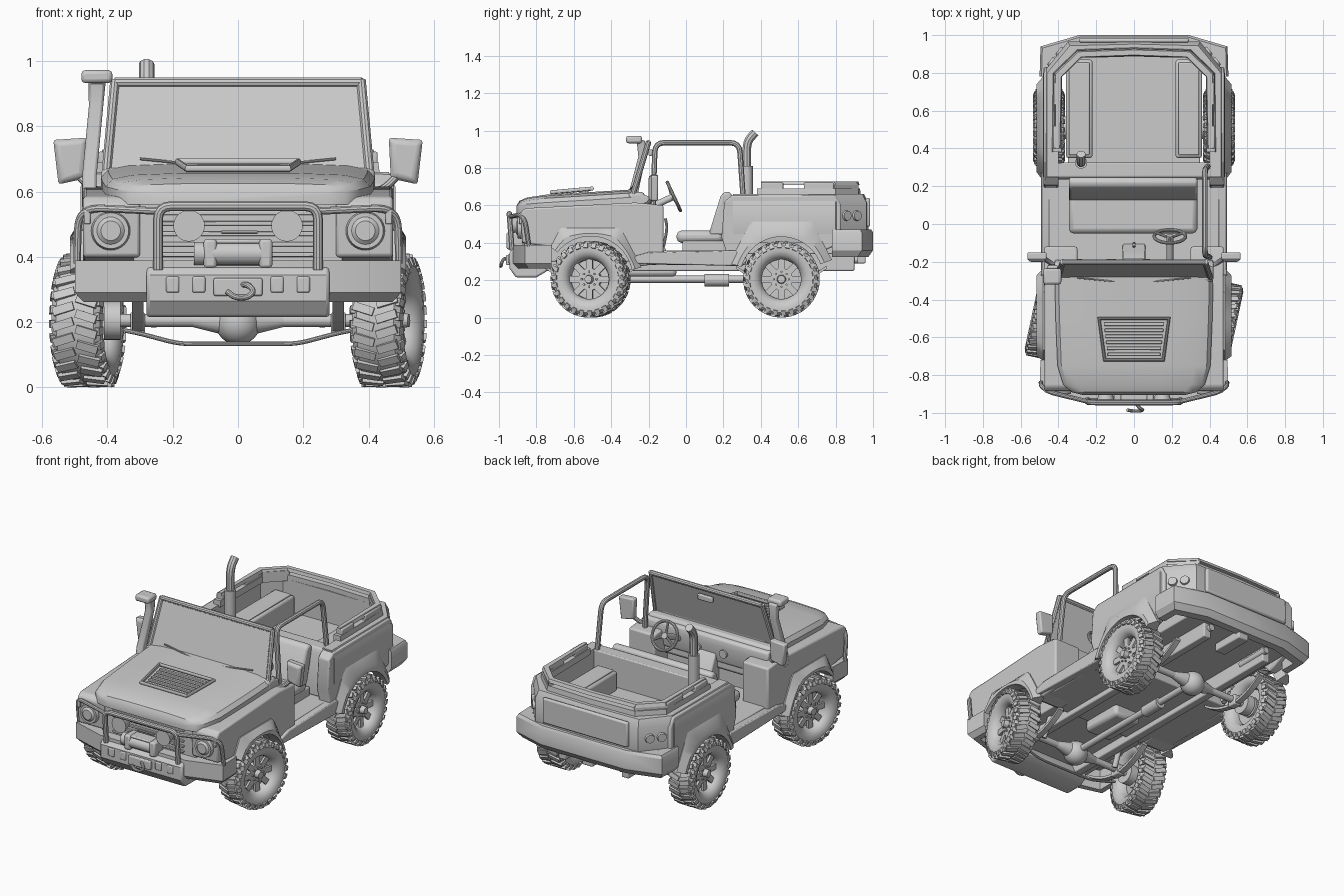
import bpy, bmesh, math
from math import sin, cos, pi, radians
from mathutils import Vector, Matrix

if "Cube" in bpy.data.objects:
    bpy.data.objects.remove(bpy.data.objects["Cube"])

def add(name, bm, mirror=False, bevel=0):
    bmesh.ops.recalc_face_normals(bm, faces=bm.faces)
    me = bpy.data.meshes.new(name)
    bm.to_mesh(me); bm.free()
    return link(name, me, mirror, bevel)

def link(name, data, mirror=False, bevel=0):
    ob = bpy.data.objects.new(name, data)
    bpy.context.collection.objects.link(ob)
    if bevel:
        b = ob.modifiers.new("bevel", "BEVEL")
        b.width, b.segments, b.limit_method, b.angle_limit = bevel, 2, 'ANGLE', radians(40)
    if mirror:
        ob.modifiers.new("mirror", "MIRROR")
    return ob

def loft(name, rings, mirror=False, caps=(True, True), bevel=0):
    bm = bmesh.new()
    vs = [[bm.verts.new(p) for p in r] for r in rings]
    n = len(rings[0])
    for a, b in zip(vs, vs[1:]):
        for i in range(n):
            bm.faces.new((a[i], a[(i+1) % n], b[(i+1) % n], b[i]))
    if caps[0]: bm.faces.new(vs[0])
    if caps[1]: bm.faces.new(vs[-1])
    return add(name, bm, mirror, bevel)

def prism(name, prof, x0, x1, mirror=False, bevel=0):
    return loft(name, [[(x, y, z) for y, z in prof] for x in (x0, x1)], mirror, bevel=bevel)

def box(name, x0, x1, y0, y1, z0, z1, mirror=False, bevel=0.006):
    return prism(name, [(y0, z0), (y1, z0), (y1, z1), (y0, z1)], x0, x1, mirror, bevel)

def band(name, outer, inner, sec, bevel=0):
    """half-plan wall mirrored over x; sec = (outer-to-inner mix, height)"""
    rings = [[(o[0]+(i[0]-o[0])*t, o[1]+(i[1]-o[1])*t, z) for t, z in sec] for o, i in zip(outer, inner)]
    return loft(name, rings, True, (True, False), bevel)

def cyl_into(bm, p0, p1, r, r2=None, seg=24):
    p0, p1 = Vector(p0), Vector(p1)
    d = p1 - p0
    m = Matrix.Translation((p0+p1)/2) @ d.to_track_quat('Z', 'Y').to_matrix().to_4x4()
    bmesh.ops.create_cone(bm, cap_ends=True, segments=seg, radius1=r, radius2=r if r2 is None else r2, depth=d.length, matrix=m)

def cyl(name, p0, p1, r, r2=None, mirror=False, seg=24):
    bm = bmesh.new()
    cyl_into(bm, p0, p1, r, r2, seg)
    return add(name, bm, mirror)

def tube(name, pts, r, mirror=False, cyclic=False, fillet=0.04):
    pts = [Vector(p) for p in pts]
    out = [pts[0]]
    for a, b, c in zip(pts, pts[1:], pts[2:]):
        p = b + (a-b).normalized()*min(fillet, (a-b).length*.45)
        q = b + (c-b).normalized()*min(fillet, (c-b).length*.45)
        out += [p*(1-t)**2 + b*2*t*(1-t) + q*t*t for t in (0, .25, .5, .75, 1)]
    out = pts if cyclic else out + [pts[-1]]
    cu = bpy.data.curves.new(name, 'CURVE')
    cu.dimensions, cu.bevel_depth, cu.bevel_resolution, cu.use_fill_caps = '3D', r, 3, True
    s = cu.splines.new('POLY')
    s.points.add(len(out)-1)
    for sp, p in zip(s.points, out): sp.co = (*p, 1)
    s.use_cyclic_u = cyclic
    return link(name, cu, mirror)

def arc(cy, r, a0, a1, n=12, cz=.21):
    A = [radians(a0+(a1-a0)*i/n) for i in range(n+1)]
    return [(cy+r*cos(a), cz+r*sin(a)) for a in A]

# wheel: lathed tyre, lugs, spoked rim
bm = bmesh.new()
prof = [(.05, .112), (.066, .125), (.078, .15), (.076, .178), (.058, .194), (0, .196)]
prof = prof + [(-x, r) for x, r in prof[-2::-1]] + [(-.02, .105), (.03, .105)]
N = 48
rows = [[bm.verts.new((x, r*cos(2*pi*k/N), r*sin(2*pi*k/N))) for x, r in prof] for k in range(N)]
for k in range(N):
    a, b = rows[k], rows[(k+1) % N]
    for i in range(len(prof)):
        j = (i+1) % len(prof)
        bm.faces.new((a[i], a[j], b[j], b[i]))
def block(bm, size, mat):
    bmesh.ops.create_cube(bm, size=1, matrix=mat @ Matrix.Diagonal((*size, 1)))
for k in range(26):
    for s in (1, -1):
        R = Matrix.Rotation(2*pi*(k+s*.25)/26, 4, 'X')
        block(bm, (.066, .026, .016), R @ Matrix.Translation((s*.036, 0, .196)) @ Matrix.Rotation(s*.3, 4, 'Z'))
        block(bm, (.016, .024, .026), R @ Matrix.Translation((s*.073, 0, .18)) @ Matrix.Rotation(-s*.35, 4, 'Y'))
for k in range(8):
    R = Matrix.Rotation(2*pi*k/8, 4, 'X')
    block(bm, (.014, .034, .055), R @ Matrix.Translation((.03, 0, .08)))
    cyl_into(bm, R @ Vector((.03, 0, .04)), R @ Vector((.045, 0, .04)), .006, seg=6)
cyl_into(bm, (-.03, 0, 0), (.036, 0, 0), .06)
cyl_into(bm, (.03, 0, 0), (.065, 0, 0), .025, .02)
cyl_into(bm, (-.02, 0, 0), (.0, 0, 0), .106, seg=32)
wheel = add("wheel_front_right", bm)
wheel.matrix_world = Matrix.Translation((.46, -.51, .205)) @ Matrix.Rotation(radians(-12), 4, 'Z')
for nm, x, y, a in (("front_left", -.46, -.51, 168), ("rear_right", .45, .51, 0), ("rear_left", -.45, .51, 180)):
    link("wheel_"+nm, wheel.data).matrix_world = Matrix.Translation((x, y, .205)) @ Matrix.Rotation(radians(a), 4, 'Z')

# bonnet
rings = []
for y, w, zs, zc in ((-.905, .27, .59, .60), (-.89, .33, .60, .625), (-.85, .375, .607, .642), (-.75, .405, .615, .657), (-.5, .415, .63, .672), (-.27, .42, .645, .686)):
    half = [(1, .56), (1, zs), (.95, zs+.55*(zc-zs)), (.8, zs+.85*(zc-zs)), (.4, zc)]
    rings.append([(w*k, y, z) for k, z in half] + [(-w*k, y, z) for k, z in half[::-1]])
loft("bonnet", rings)
vent = lambda x, y: (x, y, .69+.09*(y+.5))
tube("bonnet_vent_frame", [vent(-.155, -.72), vent(.155, -.72), vent(.185, -.5), vent(-.185, -.5)], .011, cyclic=True)
for i in range(6):
    y = -.69+.032*i
    block_w = .14+.12*(y+.69)
    box(f"vent_slat_{i}", -block_w, block_w, y-.009, y+.009, .66, vent(0, y)[2]-.002, bevel=.003)

# front body
front = [(-.12, .29), (-.12, .60), (-.27, .615), (-.86, .585), (-.885, .56), (-.875, .40), (-.75, .38)]
prism("front_fender", front + arc(-.51, .235, 138, 15), .30, .475, True, .01)
box("engine_bay", -.32, .32, -.865, -.26, .3, .6)
box("cowl", -.42, .42, -.31, -.22, .45, .672, bevel=.02)
box("firewall", -.44, .44, -.29, -.25, .3, .6)
for i in range(5):
    box(f"grille_bar_{i}", -.24, .24, -.878, -.86, .40+.032*i, .413+.032*i, bevel=.003)
cyl("headlight_ring", (.39, -.88, .48), (.39, -.90, .48), .06, .055, True, 32)
cyl("headlight", (.39, -.895, .48), (.39, -.91, .48), .048, .03, True, 32)
box("indicator", .452, .472, -.893, -.87, .5, .545, True, .004)

# wheel arch flares
def flare(name, cy, r, h, d, a0, a1):
    rings = []
    for i in range(25):
        a = radians(a0+(a1-a0)*i/24)
        R = max(r+.012, min(h/max(sin(a), .01), d/cos((a if a < pi/2 else pi-a)-radians(28))))
        P = lambda x, q: (x, cy+q*cos(a), .21+q*sin(a))
        rings.append([P(.46, R), P(.482, R), P(.515, r+.35*(R-r)), P(.515, r), P(.44, r)])
    loft(name, rings, True)
flare("front_flare", -.51, .225, .27, .268, 12, 142)
flare("rear_flare", .51, .222, .305, .285, 20, 164)

# floor, sills, underbody
box("cabin_floor", -.45, .45, -.3, .32, .28, .36)
prism("sill_step", [(-.29, .29), (.3, .275), (.33, .31), (.26, .36), (-.2, .35), (-.27, .33)], .42, .492, True, .006)
box("rear_underbody", -.35, .35, .25, .93, .34, .465)
box("chassis_rail", .19, .24, -.85, .9, .25, .34, True)

# rear body
side = [(.2, .29), (.21, .37), (.19, .43), (.205, .62), (.245, .652), (.8, .655), (.83, .6), (.83, .4), (.745, .36)]
prism("rear_side", side + arc(.51, .232, 35, 162), .40, .478, True, .008)
band("tub_wall", [(.482, .25), (.482, .80), (.35, .965), (0, .975)], [(.40, .25), (.40, .79), (.31, .88), (0, .885)],
     [(.15, .40), (0, .47), (0, .615), (.25, .66), (1, .66), (1, .45)])
ro, ri = [(.435, .38), (.43, .8), (.30, .925), (0, .935)], [(.385, .38), (.38, .78), (.28, .88), (0, .89)]
band("tub_rail_lower", ro, ri, [(0, .65), (.1, .69), (1, .69), (1, .65)])
band("tub_rail_upper", [(.425, .4)]+ro[1:], [(.39, .4)]+ri[1:], [(.15, .708), (.3, .728), (.9, .728), (1, .708)])
box("rail_block_front", .388, .428, .4, .52, .68, .722, True)
box("rail_block_rear", .385, .425, .63, .79, .68, .722, True)
loft("rail_block_corner", [[(.42, .79, z), (.38, .78, z), (.27, .885, z), (.29, .922, z)] for z in (.68, .715)], True)
prism("bulkhead", [(.235, .36), (.235, .63), (.25, .655), (.325, .655), (.325, .36)], -.45, .45, bevel=.006)
box("side_bench", .22, .36, .35, .87, .46, .58, True, .012)
box("bench_pad", .235, .345, .365, .855, .58, .592, True)
box("tailgate", -.29, .29, .96, .985, .485, .64, bevel=.01)
for i, (t, z) in enumerate(((.35, .545), (.68, .545))):
    p, n = Vector((.482-.132*t, .8+.165*t, z)), Vector((.78, .62, 0))
    cyl(f"tail_light_{i}", p-n*.01, p+n*.012, .03, .025, True)
band("rear_bumper", [(.5, .78), (.495, .94), (.29, 1.0), (0, 1.0)], [(.43, .78), (.43, .88), (.25, .93), (0, .93)],
     [(.35, .325), (0, .36), (0, .455), (.15, .472), (1, .472), (1, .325)])
box("bumper_recess_plate", -.09, .09, .985, 1.0, .38, .44)
box("tow_hitch", -.035, .035, .75, .96, .29, .34)
cyl("rear_bumper_strut", (.2, .7, .31), (.2, .92, .31), .02, mirror=True)

# front bumper, bull bar, winch, hook
band("front_bumper", [(.495, -.72), (.5, -.86), (.29, -.925), (0, -.925)], [(.44, -.72), (.44, -.82), (.27, -.86), (0, -.86)],
     [(.45, .262), (0, .29), (0, .388), (1, .388), (1, .262)])
prism("bumper_centre", [(-.945, .265), (-.945, .345), (-.925, .37), (-.8, .37), (-.74, .25), (-.80, .215), (-.91, .215)], -.28, .28, bevel=.01)
for x in (-.2, -.12, .12, .2):
    box("bumper_slot_rib", x-.02, x+.02, -.952, -.93, .29, .34)
tube("bull_bar", [(-.245, -.93, .36), (-.245, -.945, .555), (.245, -.945, .555), (.245, -.93, .36)], .015)
tube("bull_bar_side", [(.245, -.94, .54), (.45, -.89, .55), (.49, -.86, .52), (.493, -.84, .38)], .012, True)
cyl("winch_drum", (-.08, -.925, .41), (.07, -.925, .41), .036)
box("winch_end", .065, .105, -.96, -.87, .365, .455, True, .01)
cyl("winch_motor", (-.135, -.92, .41), (-.09, -.92, .41), .036)
box("winch_bridge", -.07, .07, -.95, -.88, .44, .455)
cyl("spot_light", (.15, -.89, .495), (.15, -.945, .495), .035, .048, True, 32)
tube("light_bar", [(-.05, -.9, .475), (.06, -.9, .475)], .006)
box("fairlead", -.075, .075, -.962, -.94, .28, .335)
tube("tow_hook", [(.01, -.95, .315), (.03, -.975, .315), (.05, -.985, .295), (.03, -.99, .275), (-.01, -.99, .275), (-.035, -.985, .295)], .009, fillet=.02)

# windscreen
def scr(u, t, off=0): return (u*(.412-.027*t), -.285+.085*t+off, .655+.285*t)
loft("windscreen", [[scr(-1, 0, o), scr(1, 0, o), scr(1, 1, o), scr(-1, 1, o)] for o in (-.004, .008)])
for a, b, nm in (((-.98, 0), (.98, 0), "base"), ((-.98, .98), (.98, .98), "top"), ((.98, 0), (.98, 1), "right"), ((-.98, 0), (-.98, 1), "left")):
    tube("windscreen_frame_"+nm, [scr(*a), scr(*b)], .015)
box("rear_view_mirror", -.05, .05, -.2, -.18, .865, .9)
tube("wiper", [(.05, -.31, .675), (.3, -.285, .70)], .004, True)

# roll bar, stack, snorkel, mirrors
tube("roll_bar", [(.40, -.175, .36), (.40, -.175, .65), (.375, -.165, .935), (.375, .285, .935), (.39, .305, .65)], .015, fillet=.05)
cyl("stack_sleeve", (-.28, .325, .5), (-.28, .325, .81), .032)
tube("stack_pipe", [(-.28, .325, .8), (-.28, .325, .94), (-.28, .37, .99)], .024, fillet=.05)
loft("snorkel_post", [[(x-w, y-d, z), (x+w, y-d, z), (x+w, y+d, z), (x-w, y+d, z)] for x, y, z, w, d in
     ((-.455, -.30, .55, .022, .03), (-.455, -.285, .65, .022, .025), (-.435, -.235, .86, .022, .02), (-.432, -.24, .93, .026, .022), (-.432, -.25, .95, .03, .03))], bevel=.008)
box("snorkel_head", -.48, -.385, -.32, -.235, .932, .972, bevel=.012)
loft("side_mirror", [[(.468+i, y, .64+i), (.55-i, y, .622+i), (.566-i, y, .758-i), (.462+i, y, .765-i)] for y, i in ((-.2, .012), (-.185, 0), (-.15, 0))], True, bevel=.008)
tube("mirror_arm", [(.42, -.22, .60), (.45, -.2, .61), (.49, -.175, .65)], .012, True)

# interior
prism("dashboard", [(-.26, .48), (-.215, .50), (-.19, .61), (-.2, .65), (-.26, .665)], -.42, .42, bevel=.01)
prism("centre_console", [(-.24, .35), (-.1, .35), (-.14, .42), (-.2, .55), (-.24, .58)], -.06, .06, bevel=.008)
for x in (-.3, -.12, .06): cyl("dash_dial", (x, -.2, .57), (x, -.185, .57), .025)
tube("gear_lever", [(0, -.12, .38), (0, -.1, .48), (0, -.11, .53)], .008)
M = Matrix.Translation((.19, -.065, .648)) @ Matrix.Rotation(radians(-65), 4, 'X')
tube("steering_wheel", [M @ Vector((.083*cos(i*pi/16), .083*sin(i*pi/16), 0)) for i in range(32)], .009, cyclic=True)
for a in (0, 120, 240):
    tube("steering_spoke", [M @ Vector((0, 0, -.01)), M @ Vector((.08*cos(radians(a-90)), .08*sin(radians(a-90)), 0))], .007)
cyl("steering_column", M @ Vector((0, 0, .005)), M @ Vector((0, 0, -.16)), .018)
box("seat_base", -.33, .33, -.02, .23, .35, .41)
box("seat_cushion", -.345, .335, -.05, .2, .40, .465, bevel=.025)
prism("seat_back", [(.12, .44), (.2, .44), (.25, .65), (.235, .672), (.205, .672), (.185, .65)], -.345, .335, bevel=.018)

# running gear
for s, nm in ((-1, "front"), (1, "rear")):
    y = .51*s
    cyl(nm+"_axle", (-.41, y, .205), (.41, y, .205), .02)
    cyl(nm+"_hub_drum", (.36, y, .205), (.41, y, .205), .06, mirror=True)
    cyl(nm+"_axle_taper", (0, y, .205), (.14, y, .205), .055, .02, True)
    bm = bmesh.new()
    bmesh.ops.create_uvsphere(bm, u_segments=20, v_segments=12, radius=.07, matrix=Matrix.Translation((0, y, .2)))
    add(nm+"_differential", bm)
    low = [(y-.24+.48*i/10, .17+.09*(i/5-1)**2) for i in range(11)]
    prism(nm+"_leaf_spring", low + [(a, b+.016) for a, b in low[::-1]], .29, .325, True)
    box(nm+"_spring_clamp", .285, .33, y-.03, y+.03, .165, .23, True)
    cyl(nm+"_shock", (.26, y-s*.03, .19), (.25, y-s*.12, .38), .016, mirror=True)
tube("tie_rod", [(-.35, -.58, .175), (-.3, -.6, .165), (-.18, -.6, .133), (.18, -.6, .133), (.3, -.6, .165), (.35, -.58, .175)], .007)
cyl("drive_shaft", (0, -.5, .205), (0, .5, .205), .019)
cyl("shaft_coupling", (0, .1, .2), (0, .23, .2), .033)
box("gearbox", -.09, .09, -.32, -.05, .22, .3, bevel=.02)

# curves to meshes, smooth shading with sharp edges
bpy.ops.object.select_all(action='DESELECT')
curves = [o for o in bpy.data.objects if o.type == 'CURVE']
for o in curves: o.select_set(True)
bpy.context.view_layer.objects.active = curves[0]
bpy.ops.object.convert(target='MESH')
bpy.ops.object.select_all(action='SELECT')
bpy.context.view_layer.objects.active = wheel
bpy.ops.object.shade_smooth_by_angle(angle=radians(32))
